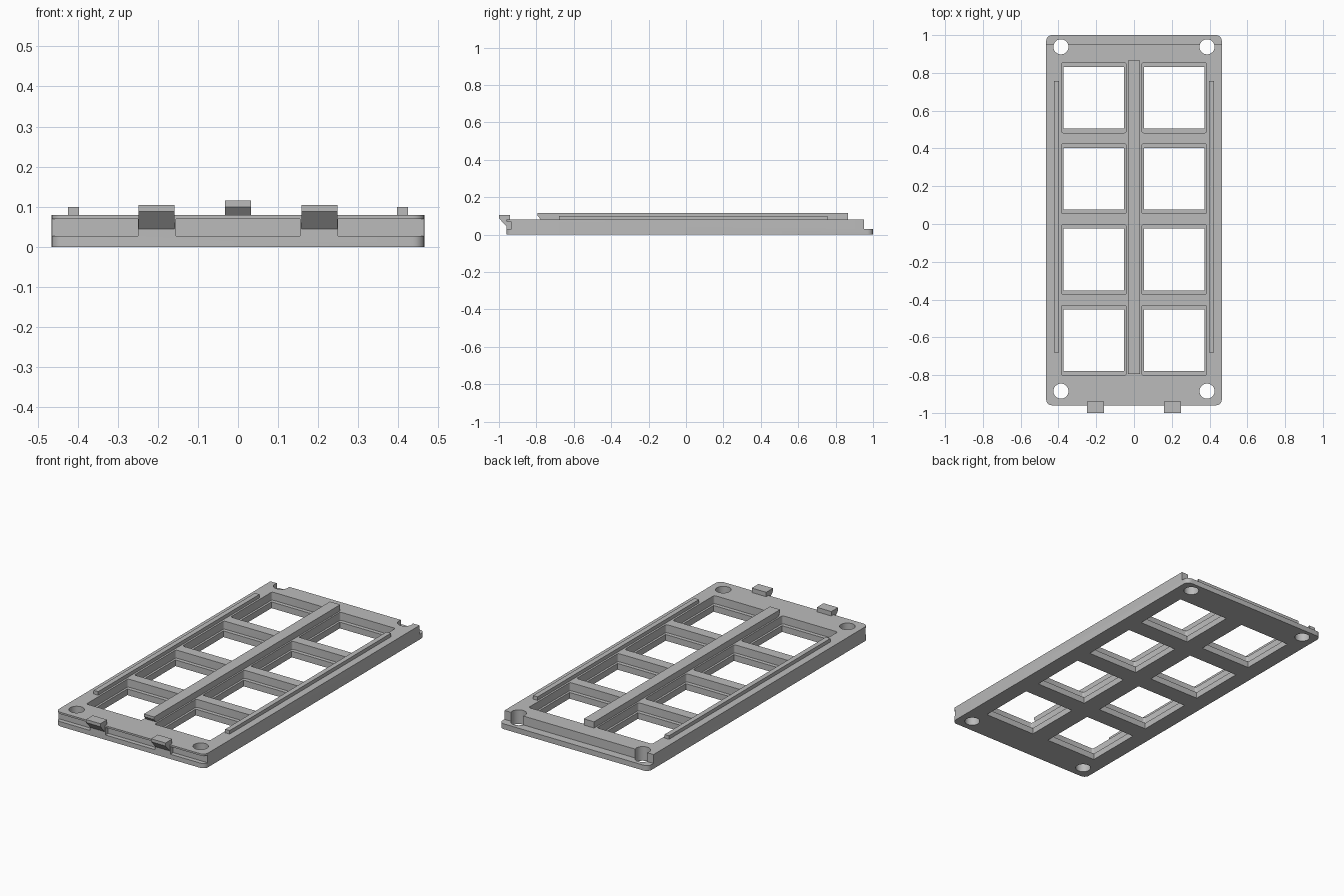
import bpy, bmesh
from math import cos, sin, pi

cube = bpy.data.objects.get("Cube")
if cube:
    bpy.data.objects.remove(cube, do_unlink=True)

grey = bpy.data.materials.new("plain grey")
grey.use_nodes = True
colour = (0.5, 0.5, 0.5, 1)
grey.diffuse_color = colour
grey.node_tree.nodes["Principled BSDF"].inputs["Base Color"].default_value = colour


def prism(name, points, low, high, axis="z"):
    """Extrude an outline; axis z takes (x, y) points, axis x takes (y, z)."""
    bm = bmesh.new()
    if axis == "z":
        verts = [bm.verts.new((a, b, low)) for a, b in points]
        step = (0, 0, high - low)
    else:
        verts = [bm.verts.new((low, a, b)) for a, b in points]
        step = (high - low, 0, 0)
    face = bm.faces.new(verts)
    top = bmesh.ops.extrude_face_region(bm, geom=[face])["geom"]
    bmesh.ops.translate(bm, vec=step, verts=[v for v in top if isinstance(v, bmesh.types.BMVert)])
    bmesh.ops.recalc_face_normals(bm, faces=bm.faces)
    mesh = bpy.data.meshes.new(name)
    bm.to_mesh(mesh)
    bm.free()
    mesh.materials.append(grey)
    obj = bpy.data.objects.new(name, mesh)
    bpy.context.collection.objects.link(obj)
    return obj


def outline(x0, x1, y0, y1, radius=0, steps=5):
    """Rectangle with optional rounded corners."""
    if not radius:
        return [(x0, y0), (x1, y0), (x1, y1), (x0, y1)]
    r = radius
    centres = [(x1 - r, y1 - r), (x0 + r, y1 - r), (x0 + r, y0 + r), (x1 - r, y0 + r)]
    return [(cx + r * cos((i + k / steps) * pi / 2), cy + r * sin((i + k / steps) * pi / 2))
            for i, (cx, cy) in enumerate(centres) for k in range(steps + 1)]


def circle(cx, cy, r, n=32):
    return [(cx + r * cos(2 * pi * i / n), cy + r * sin(2 * pi * i / n)) for i in range(n)]


def cut(body, points, low, high):
    cutter = prism("cutter", points, low, high)
    cutter.hide_render = True
    mod = body.modifiers.new("cut", "BOOLEAN")
    mod.operation = "DIFFERENCE"
    mod.solver = "EXACT"
    mod.object = cutter
    bpy.context.view_layer.objects.active = body
    bpy.ops.object.modifier_apply(modifier=mod.name)
    bpy.data.objects.remove(cutter, do_unlink=True)


# Frame plate with a lowered tongue along the back edge
W, TOP = 0.465, 0.08
plate = prism("frame_plate", outline(-W, W, -0.96, 1.0, 0.03), 0, TOP)
cut(plate, outline(-0.6, 0.6, 0.953, 1.1), 0.03, 0.2)

# Front edge grooves, interrupted at the clips
for x0, x1 in ((-0.6, -0.25), (-0.155, 0.155), (0.25, 0.6)):
    cut(plate, outline(x0, x1, -1.1, -0.935), 0.027, 0.07)

# Windows: a wide upper pocket over a smaller through opening
for side in (-1, 1):
    cx = side * 0.213
    for row in range(4):
        cy = 0.668 - 0.428 * row
        cut(plate, outline(cx - 0.172, cx + 0.172, cy - 0.185, cy + 0.185, 0.01, 3), 0.035, 0.2)
        cut(plate, outline(cx - 0.16, cx + 0.16, cy - 0.163, cy + 0.163), -0.1, 0.1)

# Corner screw holes
for x in (-0.387, 0.387):
    for y in (-0.885, 0.938):
        cut(plate, circle(x, y, 0.04), -0.1, 0.2)

# Centre rib with an undercut front end
prism("centre_rib", [(-0.775, TOP), (0.865, TOP), (0.865, 0.115),
                     (-0.793, 0.115), (-0.793, 0.1)], -0.032, 0.032, "x")

# Side rails and front clips
for label, side in (("right", -1), ("left", 1)):
    x = side * 0.41
    prism(label + "_side_rail", outline(x - 0.014, x + 0.014, -0.68, 0.757), TOP, 0.1)
    x = side * 0.203
    prism(label + "_front_clip", [(-0.94, 0.045), (-0.94, 0.105), (-1.0, 0.105),
                                  (-1.0, 0.088), (-0.961, 0.045)], x - 0.045, x + 0.045, "x")

# Smooth only the rounded corners and holes
bpy.ops.object.select_all(action="DESELECT")
plate.select_set(True)
bpy.context.view_layer.objects.active = plate
bpy.ops.object.shade_smooth_by_angle(angle=0.6)
